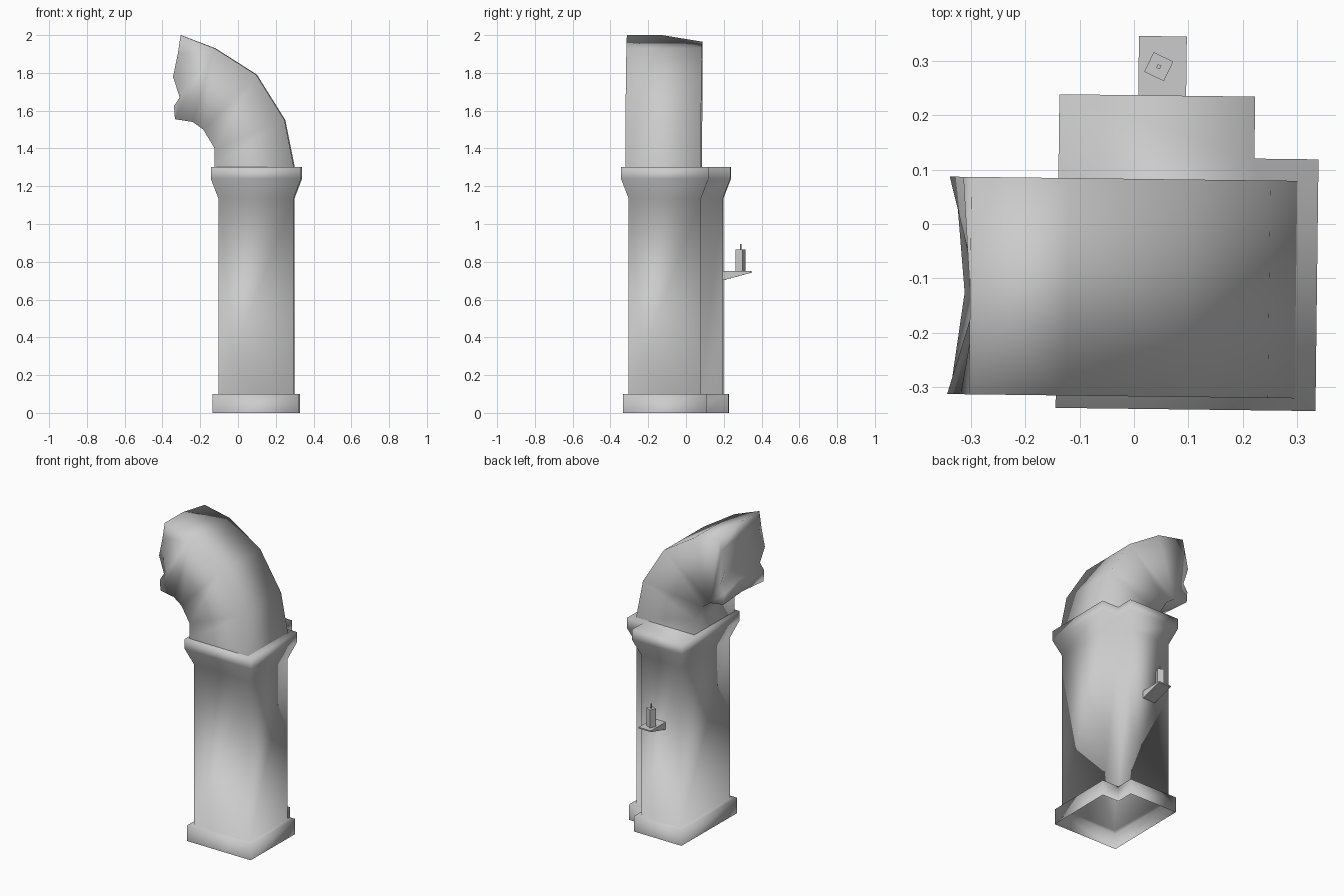
import bpy, bmesh, math

if "Cube" in bpy.data.objects:
    bpy.data.objects.remove(bpy.data.objects["Cube"])

stone = bpy.data.materials.new("stone_grey")
stone.diffuse_color = (0.6, 0.6, 0.6, 1)
stone.use_nodes = True
stone.node_tree.nodes["Principled BSDF"].inputs["Base Color"].default_value = stone.diffuse_color
TURN = math.radians(-0.7)


def finish(name, bm, smooth=True):
    """Turn a bmesh into a stone object."""
    bm.normal_update()
    me = bpy.data.meshes.new(name)
    bm.to_mesh(me)
    bm.free()
    me.materials.append(stone)
    for p in me.polygons:
        p.use_smooth = smooth
    ob = bpy.data.objects.new(name, me)
    ob.rotation_euler.z = TURN
    bpy.context.collection.objects.link(ob)
    return ob


def loft(bm, rings):
    """Join matching closed rings of points with quads."""
    rows = [[bm.verts.new(p) for p in r] for r in rings]
    n = len(rows[0])
    for a, b in zip(rows, rows[1:]):
        for i in range(n):
            j = (i + 1) % n
            bm.faces.new((a[i], a[j], b[j], b[i]))
    return rows


def box(name, cx, cy, size, z0, z1, angle):
    """Upright square bar with closed ends."""
    bm = bmesh.new()
    r = size / math.sqrt(2)
    ring = [(cx + r * math.cos(angle + k * math.pi / 2),
             cy + r * math.sin(angle + k * math.pi / 2)) for k in range(4)]
    rows = loft(bm, [[(x, y, z) for x, y in ring] for z in (z0, z1)])
    bm.faces.new(rows[-1])
    bm.faces.new(rows[0][::-1])
    return finish(name, bm, False)


# Column: notched footprint, plinth, shaft and flared capital, open underneath
def footprint(d, z):
    x0, x1, x2 = -0.10 - d, 0.18 + d, 0.298 + d
    y0, y1, y2 = -0.30 - d, 0.083 + d, 0.197 + d
    return [(x0, y0, z), (x2, y0, z), (x2, y1, z),
            (x1, y1, z), (x1, y2, z), (x0, y2, z)]


bm = bmesh.new()
rows = loft(bm, [footprint(d, z) for d, z in (
    (0.03, 0), (0.03, 0.10), (0, 0.10), (0, 1.135), (0.04, 1.24), (0.04, 1.303))])
bm.faces.new(rows[-1])
finish("column", bm)

# Broken arch: square tube bending to the left, with a jagged end
OUTER = [(0.30, 1.30), (0.25, 1.55), (0.10, 1.79), (-0.12, 1.93)]
INNER = [(-0.12, 1.30), (-0.12, 1.40), (-0.18, 1.50), (-0.235, 1.54)]
END = [(-0.30, 2.00), (-0.315, 1.90), (-0.34, 1.78),
       (-0.305, 1.67), (-0.335, 1.625), (-0.33, 1.555)]
VALLEY = [-0.30, -0.285, -0.285, -0.28, -0.29, -0.31]
YF, YM, YB = -0.317, -0.13, 0.083

bm = bmesh.new()
rows = loft(bm, [[(xi, YF, zi), (xo, YF, zo), (xo, YB, zo), (xi, YB, zi)]
                 for (xo, zo), (xi, zi) in zip(OUTER, INNER)])
in_f, out_f, out_b, in_b = rows[-1]
front = [bm.verts.new((x, YF, z)) for x, z in END]
mid = [bm.verts.new((v, YM, z)) for v, (x, z) in zip(VALLEY, END)]
back = [bm.verts.new((x, YB, z)) for x, z in END]
back[0].co.z = 1.965
# side walls up to the ragged edge
bm.faces.new([in_f, out_f] + front)
bm.faces.new([out_b, in_b] + back[::-1])
# top, with a folded chip at the front corner, and underside
bm.faces.new((out_f, mid[0], front[0]))
bm.faces.new((out_f, out_b, mid[0]))
bm.faces.new((out_b, back[0], mid[0]))
bm.faces.new((in_b, in_f, front[-1], mid[-1], back[-1]))
# recessed end face
for i in range(5):
    bm.faces.new((front[i], mid[i], mid[i + 1], front[i + 1]))
    bm.faces.new((mid[i], back[i], back[i + 1], mid[i + 1]))
bmesh.ops.recalc_face_normals(bm, faces=bm.faces)
finish("broken_arch", bm)

# Wedge shelf on the back of the shaft
bm = bmesh.new()
rows = loft(bm, [[(x, 0.19, 0.70), (x, 0.346, 0.742), (x, 0.346, 0.75), (x, 0.19, 0.75)]
                 for x in (0.005, 0.093)])
bm.faces.new(rows[0])
bm.faces.new(rows[1][::-1])
bmesh.ops.recalc_face_normals(bm, faces=bm.faces)
finish("shelf", bm, False)

# Candle and wick
box("candle", 0.042, 0.29, 0.04, 0.75, 0.865, math.radians(20))
box("wick", 0.042, 0.29, 0.007, 0.86, 0.895, math.radians(20))
